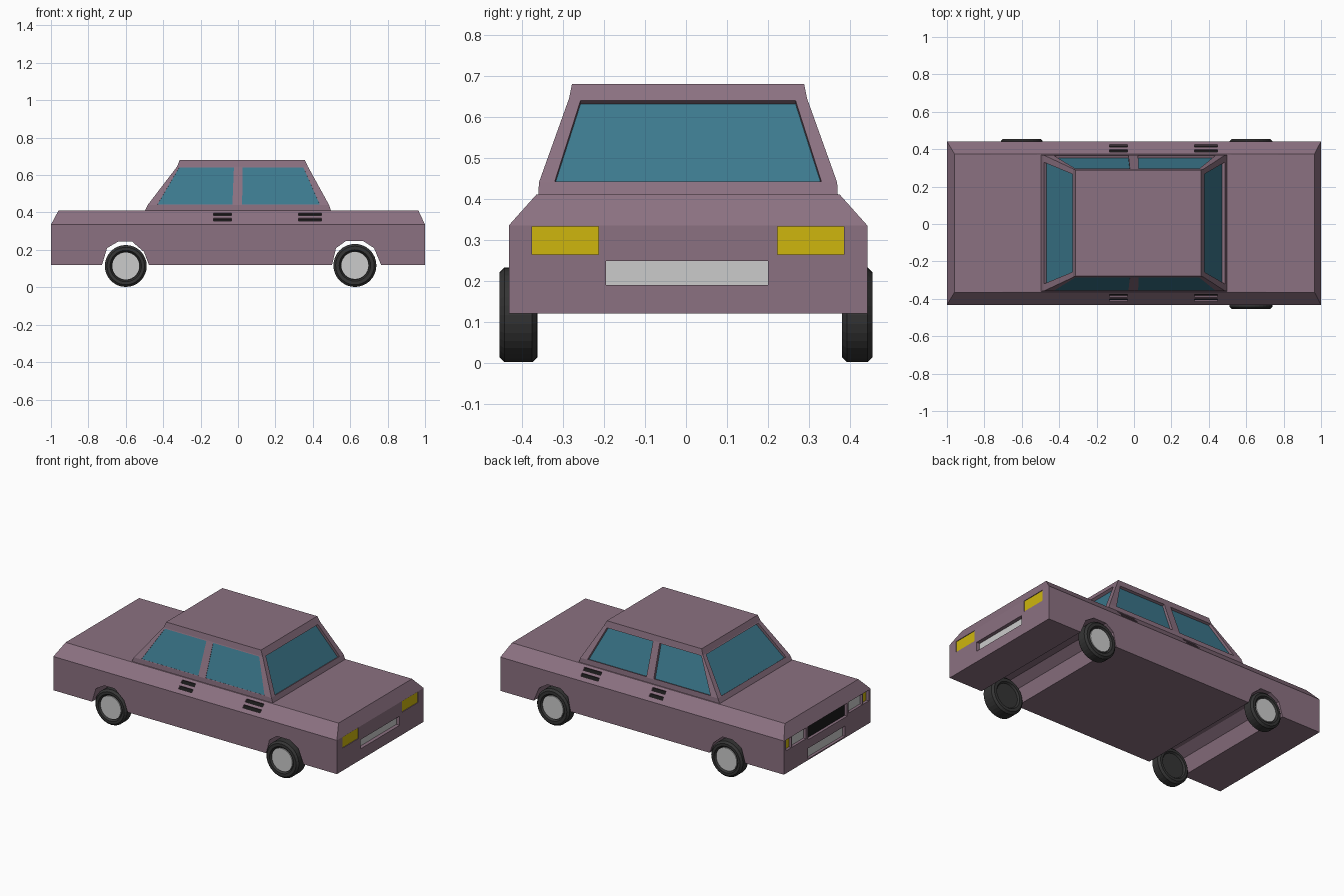
import bpy, bmesh, math
from mathutils import Vector

if "Cube" in bpy.data.objects:
    bpy.data.objects.remove(bpy.data.objects["Cube"])

YC = 0.005  # body is a touch off-centre in y


def mat(name, rgb):
    m = bpy.data.materials.new(name)
    m.diffuse_color = (*rgb, 1)
    m.use_nodes = True
    m.node_tree.nodes["Principled BSDF"].inputs["Base Color"].default_value = m.diffuse_color
    return m


PAINT = mat("paint", (0.26, 0.165, 0.22))
GLASS = mat("glass", (0.045, 0.19, 0.27))
YELLOW = mat("yellow_lamp", (0.62, 0.47, 0.004))
BLACK = mat("black", (0.01, 0.01, 0.01))
RUBBER = mat("rubber", (0.035, 0.035, 0.035))
SILVER = mat("silver", (0.55, 0.55, 0.55))


def make(name, bm, material=None):
    bmesh.ops.recalc_face_normals(bm, faces=bm.faces)
    me = bpy.data.meshes.new(name)
    bm.to_mesh(me)
    bm.free()
    ob = bpy.data.objects.new(name, me)
    bpy.context.collection.objects.link(ob)
    if material:
        me.materials.append(material)
    return ob


def loft(bm, rings, caps=True):
    vs = [[bm.verts.new(p) for p in r] for r in rings]
    n = len(vs[0])
    for a, b in zip(vs, vs[1:]):
        for i in range(n):
            j = (i + 1) % n
            bm.faces.new((a[i], a[j], b[j], b[i]))
    if caps:
        bm.faces.new(vs[0][::-1])
        bm.faces.new(vs[-1])


# Body shell: stacked rectangles from sill to roof
levels = [(-1, 1, .437, .12), (-1, 1, .437, .335), (-.96, .965, .37, .41),
          (-.497, .497, .365, .411), (-.483, .487, .3635, .44),
          (-.326, .374, .29, .645), (-.312, .357, .283, .68)]
bm = bmesh.new()
loft(bm, [[(x0, YC - w, z), (x1, YC - w, z), (x1, YC + w, z), (x0, YC + w, z)]
          for x0, x1, w, z in levels])
body = make("car_body", bm, PAINT)

cut = bmesh.new()


def recess(name, quad, depth, material):
    """Cut a pocket shaped like quad into the body and lay a panel on its floor."""
    q = [Vector(p) for p in quad]
    n = (q[1] - q[0]).cross(q[3] - q[0]).normalized()
    mid = sum(q, Vector()) / 4
    if n.dot(mid - Vector((0, YC, .3))) < 0:
        n = -n
    loft(cut, [[p + n * .012 for p in q], [p - n * depth for p in q]])
    bm = bmesh.new()
    loft(bm, [[p - n * (depth - .002) for p in q], [p - n * (depth + .004) for p in q]])
    make(name, bm, material)


def end_panel(name, x, y0, y1, z0, z1, depth, material):
    recess(name, [(x, y0, z0), (x, y1, z0), (x, y1, z1), (x, y0, z1)], depth, material)


def side_y(z):
    return .3635 - (z - .44) * (.0735 / .205)


def shoulder_y(z):
    return .437 - (z - .335) * (.067 / .075)


for s, side in ((-1, "right"), (1, "left")):
    # Side windows: bottom x pair, top x pair
    for name, b0, b1, t0, t1 in (("front", -.43, -.03, -.315, -.022),
                                 ("rear", .022, .437, .025, .35)):
        recess(f"{side}_{name}_window",
               [(x, YC + s * side_y(z), z) for x, z in
                ((b0, .443), (b1, .443), (t1, .64), (t0, .64))],
               .004 if s < 0 else .018, GLASS)
    # Door handle slots on the sloping shoulder
    for name, x0, x1 in (("front", -.13, -.036), ("rear", .323, .446)):
        for k, z in enumerate((.355, .383)):
            recess(f"{side}_{name}_handle_slot_{k + 1}",
                   [(x, YC + s * shoulder_y(h), h) for x, h in
                    ((x0, z), (x1, z), (x1, z + .015), (x0, z + .015))], .012, BLACK)
    # Lamps at both ends
    end_panel(f"{side}_tail_lamp", 1, *sorted((YC + s * .218, YC + s * .38)), .264, .333, .006, YELLOW)
    end_panel(f"{side}_headlamp", -1, *sorted((YC + s * .215, YC + s * .355)), .264, .333, .02, SILVER)
    end_panel(f"{side}_turn_lamp", -1, *sorted((YC + s * .362, YC + s * .418)), .264, .333, .02, YELLOW)

# Windscreen and rear screen
for name, xb, xt in (("windscreen", -.483, -.326), ("rear_screen", .487, .374)):
    xt += (xb - xt) * .005 / .205
    recess(name, [(xb, YC - .325, .443), (xb, YC + .325, .443),
                  (xt, YC + .262, .64), (xt, YC - .262, .64)], .02, GLASS)

# Grille and number plates
end_panel("grille", -1, -.195, .2, .25, .333, .02, BLACK)
end_panel("front_plate", -1, -.175, .2, .128, .195, .02, SILVER)
end_panel("rear_plate", 1, -.195, .2, .19, .248, .025, SILVER)

# Wheel channels running across the whole underside
for prof in ([(-.728, .10), (-.727, .12), (-.70, .21), (-.64, .245), (-.567, .245), (-.503, .19), (-.476, .12), (-.475, .10)],
             [(.502, .10), (.503, .12), (.524, .21), (.578, .248), (.668, .248), (.727, .21), (.765, .12), (.766, .10)]):
    loft(cut, [[(x, y, z) for x, z in prof] for y in (-.6, .6)])

cutter = make("body_cutter", cut, PAINT)
cutter.hide_render = True
mod = body.modifiers.new("pockets", 'BOOLEAN')
mod.operation, mod.solver, mod.object = 'DIFFERENCE', 'EXACT', cutter
bpy.context.view_layer.objects.active = body
bpy.ops.object.modifier_apply(modifier=mod.name)
bpy.data.objects.remove(cutter)


def lathe(name, cx, cz, y, s, prof, material):
    bm = bmesh.new()
    loft(bm, [[(cx + r * math.cos(a), y - s * d, cz + r * math.sin(a))
               for a in (math.tau * i / 32 for i in range(32))] for r, d in prof])
    make(name, bm, material)


# Wheels: tyre with dished faces and a pale hub disc
for name, cx, r, s, y, w in (("front_right", -.6, .112, -1, -.432, .07), ("front_left", -.6, .112, 1, .455, .075),
                             ("rear_right", .625, .115, -1, -.455, .092), ("rear_left", .625, .115, 1, .455, .075)):
    lathe(f"{name}_tyre", cx, r + .002, y, s,
          [(.076, .012), (.084, 0), (r - .012, 0), (r, .012), (r, w - .012),
           (r - .012, w), (.084, w), (.076, w - .01)], RUBBER)
    lathe(f"{name}_hub", cx, r + .002, y, s, [(.072, .006), (.072, .02)], SILVER)
